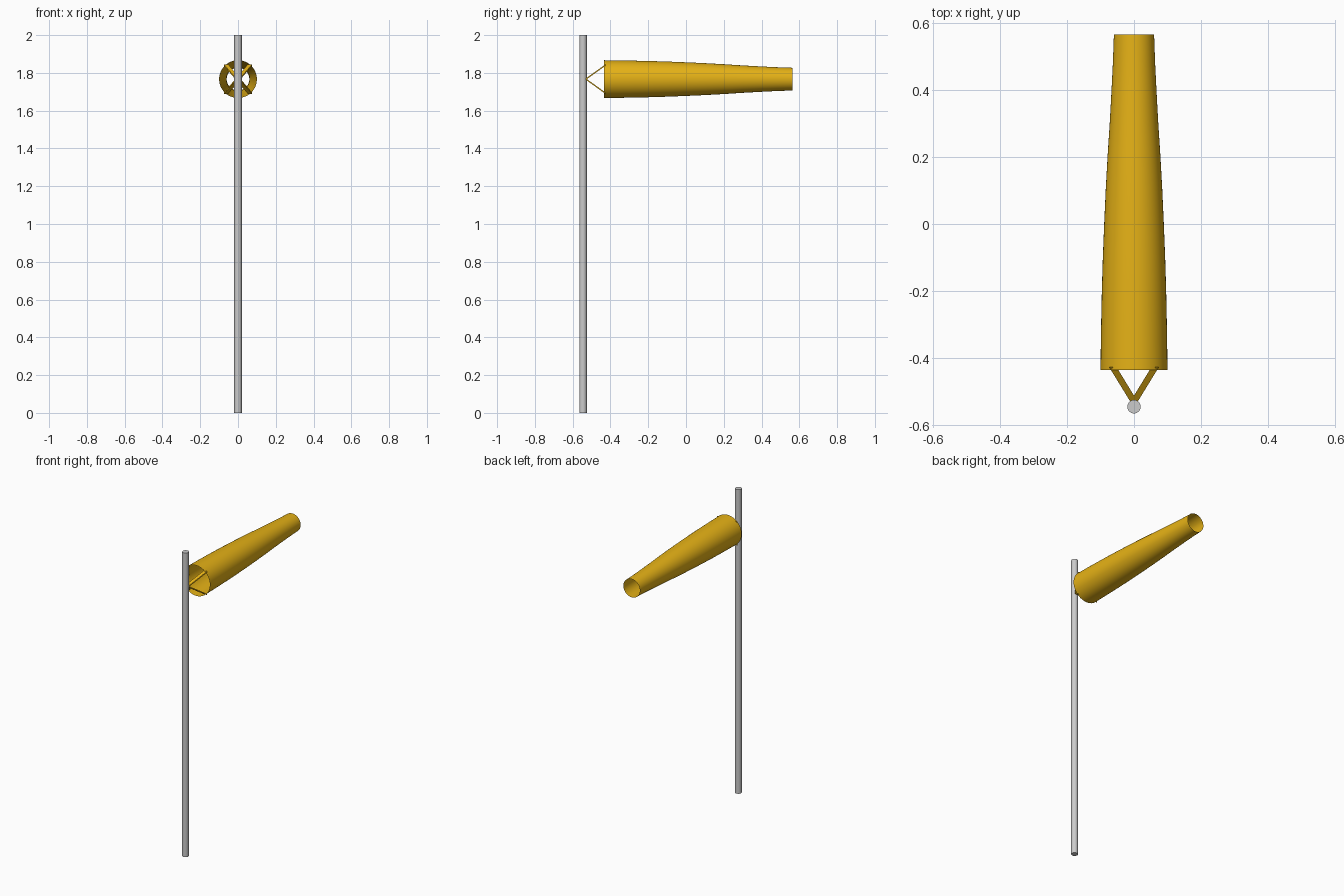
import bpy, bmesh, math

if "Cube" in bpy.data.objects:
    bpy.data.objects.remove(bpy.data.objects["Cube"])

POLE_Y, SOCK_Z = -0.545, 1.767
gold = bpy.data.materials.new("gold_fabric")
gold.diffuse_color = (0.78, 0.44, 0.008, 1)
gold.use_nodes = True
gold.node_tree.nodes["Principled BSDF"].inputs["Base Color"].default_value = gold.diffuse_color


def make_object(name, bm, mat=None):
    bmesh.ops.recalc_face_normals(bm, faces=bm.faces)
    mesh = bpy.data.meshes.new(name)
    bm.to_mesh(mesh)
    bm.free()
    obj = bpy.data.objects.new(name, mesh)
    bpy.context.collection.objects.link(obj)
    if mat:
        mesh.materials.append(mat)
    return obj


def smooth(obj):
    bpy.ops.object.select_all(action='DESELECT')
    obj.select_set(True)
    bpy.context.view_layer.objects.active = obj
    bpy.ops.object.shade_smooth_by_angle(angle=math.radians(40))


# Pole
bpy.ops.mesh.primitive_cylinder_add(vertices=32, radius=0.02, depth=2,
                                    location=(0, POLE_Y, 1))
pole = bpy.context.object
pole.name = "pole"
smooth(pole)

# Open tapered sock, lofted through (y, radius) rings
profile = [(-0.435, 0.1), (-0.32, 0.0985), (-0.2, 0.096), (-0.1, 0.093),
           (0, 0.089), (0.1, 0.0845), (0.2, 0.079), (0.3, 0.0725),
           (0.4, 0.067), (0.48, 0.063), (0.565, 0.06)]
N = 48
bm = bmesh.new()
rings = [[bm.verts.new((r * math.cos(2 * math.pi * i / N), y,
                        SOCK_Z + r * math.sin(2 * math.pi * i / N)))
          for i in range(N)] for y, r in profile]
for a, b in zip(rings, rings[1:]):
    for i in range(N):
        j = (i + 1) % N
        bm.faces.new((a[i], a[j], b[j], b[i]))
smooth(make_object("wind_sock", bm, gold))


# Four flat straps from the pole to the sock mouth
def strap(name, sx, sz):
    bm = bmesh.new()
    ends = [(0, -0.53, SOCK_Z), (sx * 0.063, -0.427, SOCK_Z + sz * 0.074)]
    section = [(-0.011, -0.004), (0.011, -0.004), (0.011, 0.004), (-0.011, 0.004)]
    a, b = [[bm.verts.new((x + dx, y, z + dz)) for dx, dz in section]
            for x, y, z in ends]
    bm.faces.new(a)
    bm.faces.new(b)
    for i in range(4):
        j = (i + 1) % 4
        bm.faces.new((a[i], a[j], b[j], b[i]))
    make_object(name, bm, gold)


for sx, side in ((-1, "left"), (1, "right")):
    for sz, level in ((-1, "lower"), (1, "upper")):
        strap(f"strap_{level}_{side}", sx, sz)
